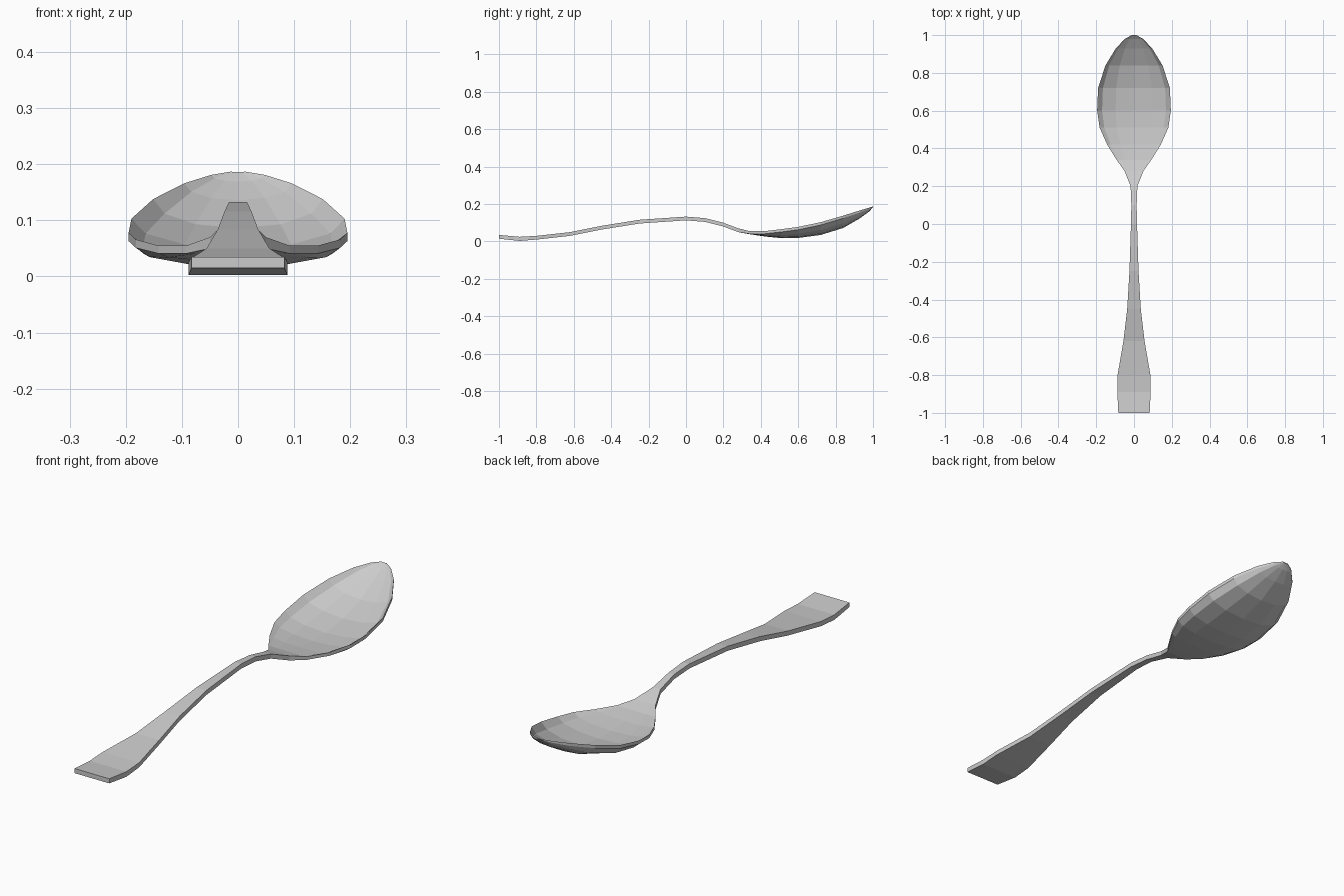
import bpy, bmesh
from math import sin, cos, radians

cube = bpy.data.objects.get("Cube")
if cube:
    bpy.data.objects.remove(cube, do_unlink=True)

# Brushed metal
metal = bpy.data.materials.new("light grey metal")
metal.use_nodes = True
color = (0.6, 0.6, 0.6, 1)
metal.diffuse_color = color
metal.node_tree.nodes["Principled BSDF"].inputs["Base Color"].default_value = color

# Stations along the spoon: y, half width, top edge z, thickness, bowl depth
stations = [
    (-1, .083, .035, .02, 0), (-.89, .088, .025, .022, 0),
    (-.8, .087, .03, .02, 0), (-.62, .056, .05, .02, 0),
    (-.45, .036, .084, .02, 0), (-.25, .024, .116, .02, 0),
    (0, .016, .133, .02, 0), (.1, .014, .125, .02, 0),
    (.2, .018, .1, .02, 0), (.28, .05, .07, .02, 0),
    (.34, .092, .055, .014, .002), (.42, .142, .055, .014, .014),
    (.51, .182, .066, .015, .033), (.6, .195, .078, .015, .044),
    (.72, .19, .103, .015, .053), (.84, .151, .138, .014, .052),
    (.93, .096, .166, .012, .03), (.98, .048, .181, .008, .012),
    (1, .012, .187, .003, .001),
]
angles = [radians(a) for a in range(-90, 91, 30)]

# Closed cross-section: top surface left to right, then underside back
bm = bmesh.new()
rings = []
for y, w, z, t, d in stations:
    top = [(w * sin(a), y, z - d * cos(a)) for a in angles]
    under = [(x, yy, zz - t) for x, yy, zz in reversed(top)]
    rings.append([bm.verts.new(p) for p in top + under])

# Skin neighbouring sections and close both ends
n = len(rings[0])
for a, b in zip(rings, rings[1:]):
    for i in range(n):
        j = (i + 1) % n
        bm.faces.new((a[i], a[j], b[j], b[i]))
bm.faces.new(rings[0])
bm.faces.new(rings[-1])
bmesh.ops.recalc_face_normals(bm, faces=bm.faces)

mesh = bpy.data.meshes.new("spoon")
bm.to_mesh(mesh)
bm.free()
mesh.materials.append(metal)
spoon = bpy.data.objects.new("spoon", mesh)
bpy.context.collection.objects.link(spoon)
